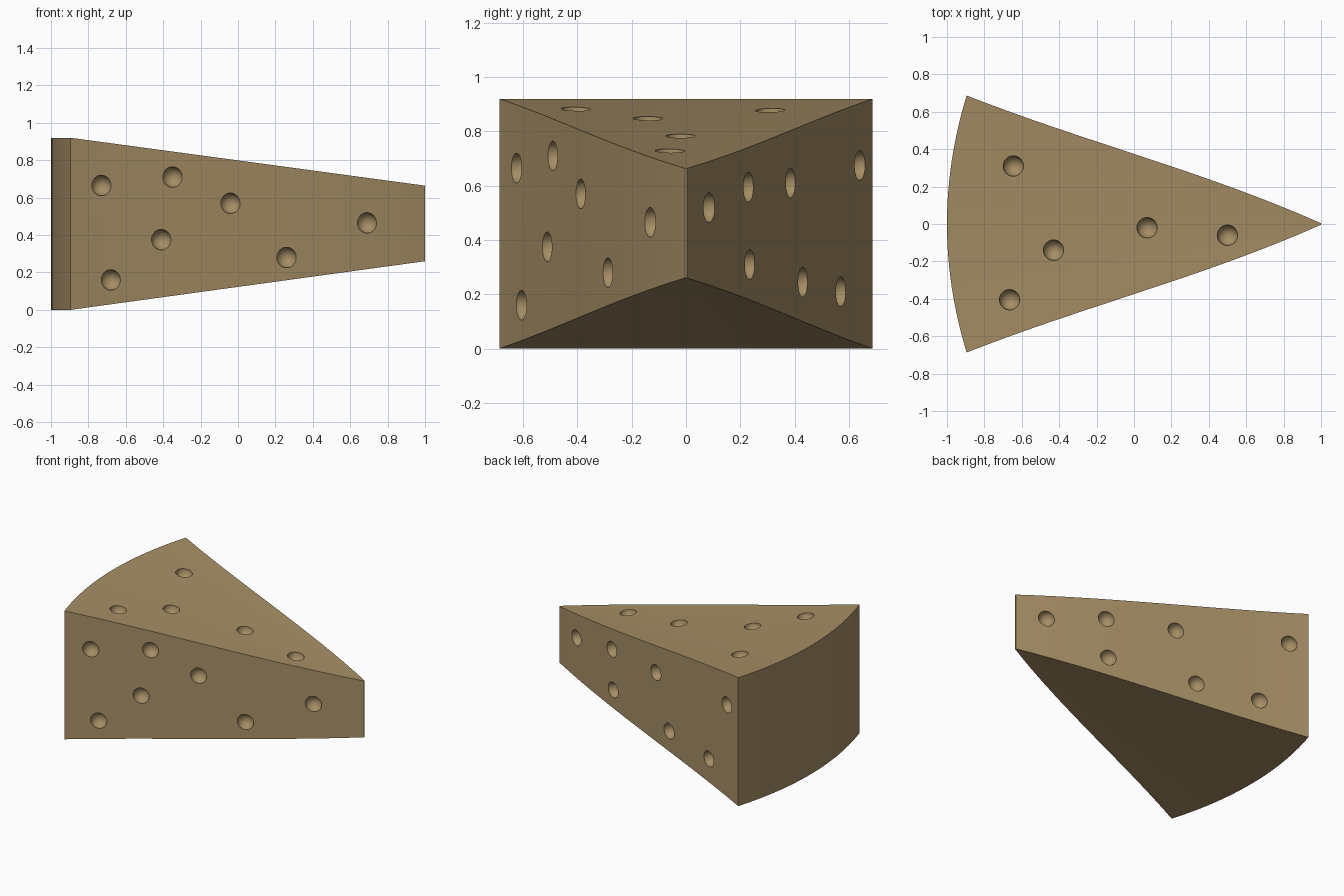
import bpy, bmesh
from mathutils import Matrix

if "Cube" in bpy.data.objects:
    bpy.data.objects.remove(bpy.data.objects["Cube"])

ROWS, COLS, R = 16, 20, 0.055


def half_width(t):
    # gently wavy side, t = 0 at the tip and 1 at the rind
    return 0.004 + 0.683 * t + 0.22 * t * (1 - t) * (0.72 - t)


def plan(t, u):
    # u runs -1..1 across the wedge; the rind bows outwards
    return 1 - t * (2 - 0.105 * u * u), u * half_width(t)


def top_z(t):
    return 0.664 + 0.256 * t


def bottom_z(t):
    return 0.26 * (1 - t)


# Wedge body: top and bottom grids joined by side, rind and tip walls
bm = bmesh.new()
grids = []
for height in (bottom_z, top_z):
    grid = []
    for i in range(ROWS + 1):
        t = i / ROWS
        grid.append([bm.verts.new((*plan(t, 2 * j / COLS - 1), height(t)))
                     for j in range(COLS + 1)])
    for i in range(ROWS):
        for j in range(COLS):
            bm.faces.new((grid[i][j], grid[i][j + 1], grid[i + 1][j + 1], grid[i + 1][j]))
    grids.append(grid)
low, high = grids
for i in range(ROWS):
    for j in (0, COLS):
        bm.faces.new((low[i][j], low[i + 1][j], high[i + 1][j], high[i][j]))
for j in range(COLS):
    for i in (0, ROWS):
        bm.faces.new((low[i][j], low[i][j + 1], high[i][j + 1], high[i][j]))
bmesh.ops.recalc_face_normals(bm, faces=bm.faces[:])
mesh = bpy.data.meshes.new("cheese_wedge")
bm.to_mesh(mesh)
bm.free()
wedge = bpy.data.objects.new("cheese_wedge", mesh)
bpy.context.collection.objects.link(wedge)

mat = bpy.data.materials.new("cheese")
mat.diffuse_color = (0.38, 0.27, 0.13, 1)
mat.use_nodes = True
mat.node_tree.nodes["Principled BSDF"].inputs["Base Color"].default_value = mat.diffuse_color
mesh.materials.append(mat)

# Hole centres lying on the surfaces
centres = []
for x, z in [(-0.73, 0.665), (-0.35, 0.71), (-0.04, 0.57), (-0.41, 0.375),
             (-0.68, 0.16), (0.26, 0.28), (0.69, 0.465)]:
    centres.append((x, -half_width((1 - x) / 1.895), z))
for y, z in [(0.085, 0.52), (0.23, 0.595), (0.385, 0.61), (0.64, 0.675),
             (0.235, 0.31), (0.43, 0.245), (0.57, 0.21)]:
    t = y / 0.69
    for _ in range(20):
        t += (y - half_width(t)) / 0.69
    centres.append((1 - 1.895 * t, y, z))
for x, y in [(-0.645, 0.31), (-0.43, -0.14), (0.07, -0.02), (0.5, -0.06), (-0.665, -0.405)]:
    t = (1 - x) / 2
    for _ in range(20):
        t = (1 - x) / (2 - 0.105 * (y / half_width(t)) ** 2)
    centres.append((x, y, top_z(t)))

# Spherical cutters
bm = bmesh.new()
for c in centres:
    bmesh.ops.create_uvsphere(bm, u_segments=24, v_segments=14, radius=R,
                              matrix=Matrix.Translation(c) @ Matrix.Rotation(0.3, 4, 'X'))
cut_mesh = bpy.data.meshes.new("hole_cutter")
bm.to_mesh(cut_mesh)
bm.free()
cut_mesh.materials.append(mat)
cutter = bpy.data.objects.new("hole_cutter", cut_mesh)
bpy.context.collection.objects.link(cutter)
cutter.hide_render = True

# Scoop the holes, then remove the cutter
mod = wedge.modifiers.new("holes", 'BOOLEAN')
mod.object = cutter
mod.operation = 'DIFFERENCE'
mod.solver = 'EXACT'
bpy.context.view_layer.objects.active = wedge
wedge.select_set(True)
bpy.ops.object.modifier_apply(modifier=mod.name)
bpy.data.objects.remove(cutter, do_unlink=True)
bpy.ops.object.shade_smooth_by_angle(angle=0.52)
